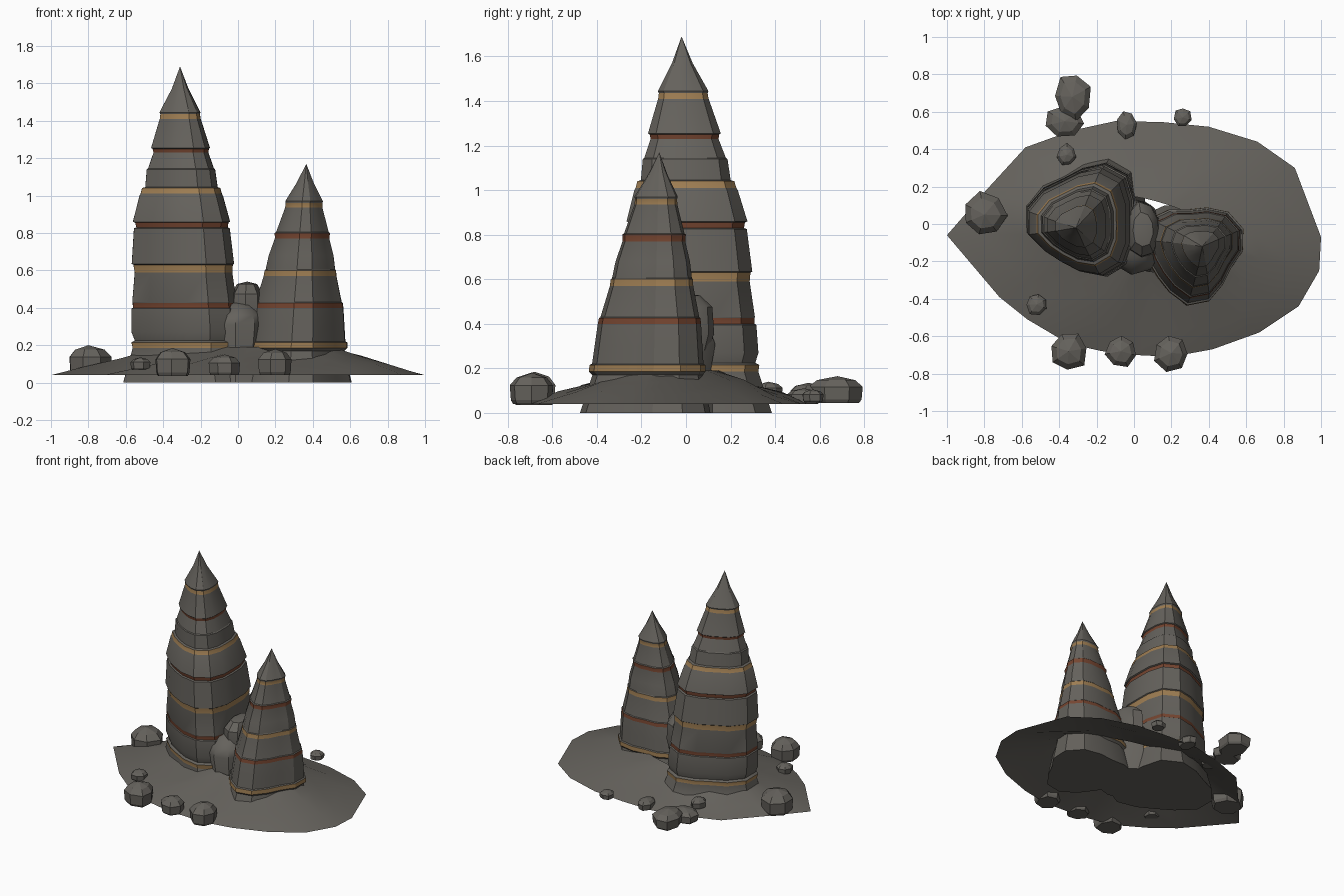
import bpy, bmesh, math, random
from mathutils import Vector

if "Cube" in bpy.data.objects:
    bpy.data.objects.remove(bpy.data.objects["Cube"])

random.seed(4)


def material(name, col):
    m = bpy.data.materials.new(name)
    m.diffuse_color = (*col, 1)
    m.use_nodes = True
    m.node_tree.nodes["Principled BSDF"].inputs["Base Color"].default_value = m.diffuse_color
    return m


MATS = [material("grey_stone", (0.13, 0.122, 0.108)),
        material("ochre_band", (0.34, 0.205, 0.085)),
        material("rust_band", (0.18, 0.06, 0.03))]


def finish(name, bm, smooth=None):
    bmesh.ops.recalc_face_normals(bm, faces=bm.faces[:])
    me = bpy.data.meshes.new(name)
    bm.to_mesh(me)
    bm.free()
    for m in MATS:
        me.materials.append(m)
    ob = bpy.data.objects.new(name, me)
    bpy.context.collection.objects.link(ob)
    if smooth:
        bpy.ops.object.select_all(action='DESELECT')
        bpy.context.view_layer.objects.active = ob
        ob.select_set(True)
        bpy.ops.object.shade_smooth_by_angle(angle=math.radians(smooth))
    return ob


def bridge(bm, a, b, mat=0):
    n = len(a)
    for i in range(n):
        j = (i + 1) % n
        bm.faces.new((a[i], a[j], b[j], b[i])).material_index = mat


def fan(bm, ring, tip):
    v = bm.verts.new(tip)
    for i in range(len(ring)):
        bm.faces.new((ring[i], ring[(i + 1) % len(ring)], v))


def spire(name, base, apex, profile, lobe_deg, sides=15):
    """Three-lobed stacked rings; profile rows are height, radius, material above."""
    bm = bmesh.new()
    base, apex = Vector(base), Vector(apex)
    wob = [random.uniform(-0.03, 0.03) for _ in range(sides)]
    prev, mat = None, 0
    for z, r, m in profile:
        c = base.lerp(apex, z / apex.z)
        amp = 0.13 - 0.03 * z / apex.z
        ring = []
        for i in range(sides):
            t = math.tau * i / sides
            q = r * (1 + amp * math.cos(3 * (t - math.radians(lobe_deg))) + wob[i])
            ring.append(bm.verts.new((c.x + q * math.cos(t), c.y + q * math.sin(t), z)))
        if prev:
            bridge(bm, prev, ring, mat)
        else:
            bm.faces.new(ring[::-1])
        prev, mat = ring, m
    fan(bm, prev, apex)
    finish(name, bm, 25)


# Tall layered spire
spire("tall_spire", (-0.235, 0.03, 0), (-0.31, -0.02, 1.69), [
    (0, .345, 0), (.12, .31, 0), (.185, .292, 1), (.215, .297, 0), (.225, .28, 0),
    (.27, .295, 0), (.395, .29, 0), (.4, .283, 2), (.425, .283, 0), (.43, .285, 0),
    (.59, .267, 1), (.63, .272, 0), (.635, .28, 0), (.825, .262, 0), (.83, .25, 2),
    (.855, .255, 0), (.86, .266, 0), (1.0, .228, 0), (1.01, .222, 1), (1.04, .214, 0),
    (1.045, .198, 0), (1.14, .187, 0), (1.145, .18, 0), (1.23, .15, 2), (1.25, .154, 0),
    (1.255, .161, 0), (1.41, .112, 1), (1.435, .108, 0), (1.445, .112, 0), (1.57, .046, 0)], 60)

# Short layered spire
spire("short_spire", (0.305, -0.15, 0), (0.365, -0.12, 1.17), [
    (0, .29, 0), (.17, .245, 0), (.185, .26, 1), (.215, .258, 0), (.22, .248, 0),
    (.30, .24, 0), (.4, .23, 2), (.425, .226, 0), (.43, .22, 0), (.57, .186, 1),
    (.6, .183, 0), (.605, .178, 0), (.68, .166, 0), (.77, .14, 2), (.8, .142, 0),
    (.805, .135, 0), (.935, .096, 1), (.96, .094, 0), (.97, .097, 0), (1.07, .043, 0)], 30)

# Sloping ground skirt, open underneath
OUTLINE = [(-1, -.06), (-.72, -.39), (-.57, -.51), (-.35, -.64), (-.17, -.68), (0, -.70),
           (.2, -.71), (.42, -.67), (.67, -.58), (.88, -.44), (.99, -.25), (1, -.07),
           (.86, .3), (.66, .44), (.4, .52), (.15, .545), (-.1, .55), (-.33, .5),
           (-.58, .41), (-.8, .17)]
bm = bmesh.new()
mid, tilt = Vector((0.02, -0.05)), math.radians(-12.5)
prev = None
for t in (0, .3, .65, 1):
    ring = []
    for x, y in OUTLINE:
        o = Vector((x, y))
        d = (o - mid).normalized()
        a = math.atan2(d.y, d.x) - tilt
        k = 1 / math.hypot(math.cos(a) / 0.5, math.sin(a) / 0.19)
        p = o.lerp(mid + d * k, t)
        bump = random.uniform(-.015, .015) if 0 < t < 1 else 0
        ring.append(bm.verts.new((p.x, p.y, 0.04 + 0.15 * t + bump)))
    if prev:
        bridge(bm, prev, ring)
    prev = ring
finish("ground_skirt", bm, 35)

ROCK = ((0, .85), (.12, .95), (.6, 1), (.85, .7))


def boulder(name, x, y, z0, rx, ry, h, sides=7, levels=ROCK, smooth=None):
    bm = bmesh.new()
    ph = random.uniform(0, math.tau)
    wob = [random.uniform(.9, 1.08) for _ in range(sides)]
    prev = None
    for f, s in levels:
        ring = []
        for i in range(sides):
            a = ph + math.tau * i / sides
            ring.append(bm.verts.new((x + rx * s * wob[i] * math.cos(a),
                                      y + ry * s * wob[i] * math.sin(a), z0 + h * f)))
        if prev:
            bridge(bm, prev, ring)
        else:
            bm.faces.new(ring[::-1])
        prev = ring
    fan(bm, prev, (x, y, z0 + h))
    finish(name, bm, smooth)


# Rock saddle wedged between the spires
boulder("saddle_rock_lower", 0.0, -0.06, 0, .16, .20, .44, 10,
        ((0, 1.1), (.45, .9), (.7, 1), (.82, .9), (.95, .6)), 35)
boulder("saddle_rock_upper", 0.05, -0.03, .28, .095, .15, .26, 9,
        ((0, .85), (.3, 1), (.75, .95), (.95, .6)), 35)

# Scattered boulders
for i, b in enumerate([(-.80, .05, .04, .12, .12, .16), (-.52, -.43, .07, .06, .06, .065),
                       (-.35, -.68, .035, .105, .105, .15), (-.07, -.68, .04, .085, .085, .11),
                       (.20, -.69, .04, .095, .10, .14), (-.33, .68, .045, .10, .125, .12),
                       (-.37, .55, .045, .105, .085, .09), (-.04, .53, .04, .053, .075, .07),
                       (.26, .57, .05, .047, .052, .055), (-.36, .37, .07, .052, .06, .07)]):
    boulder(f"boulder_{i + 1}", *b)
